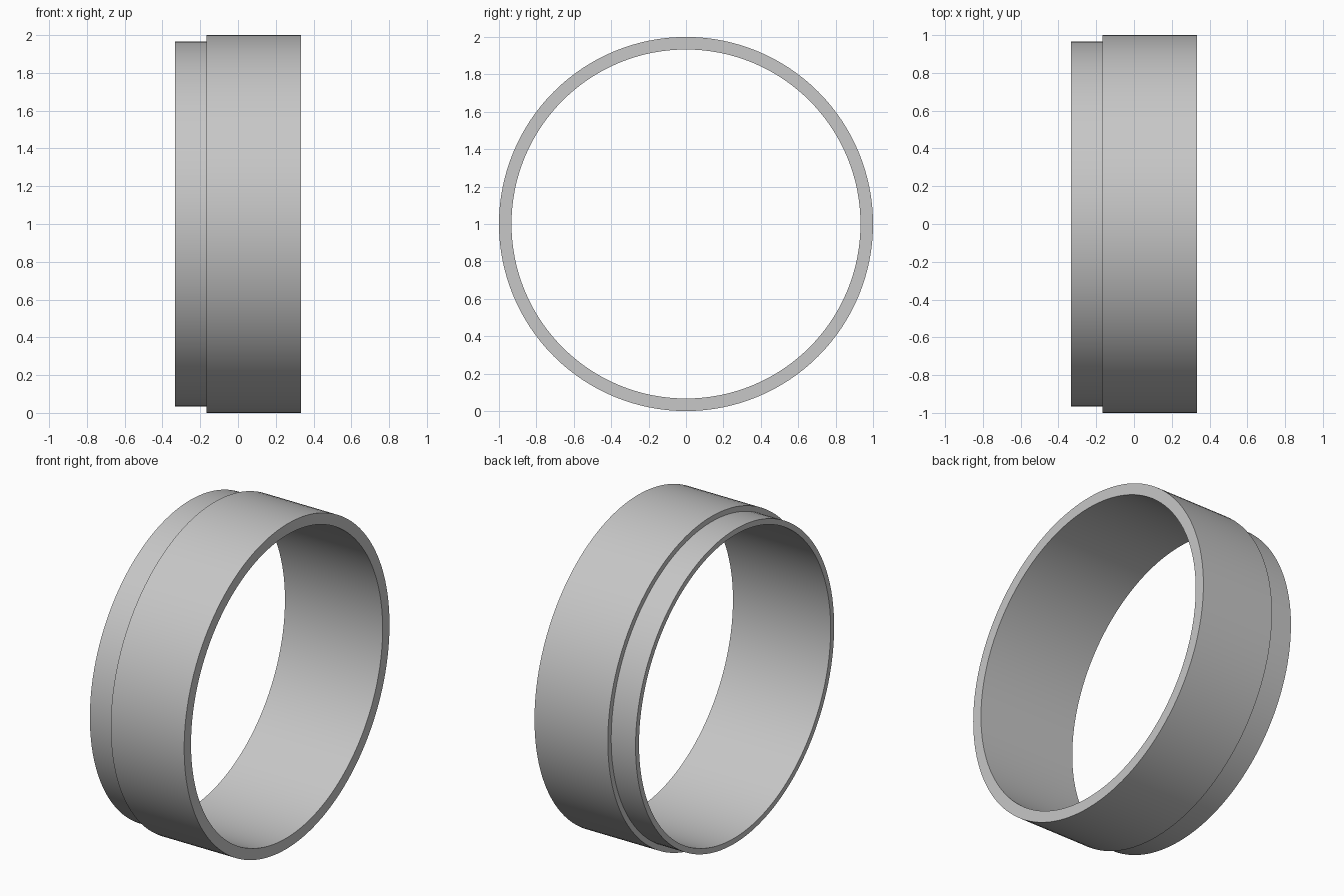
import bpy
import bmesh
from math import tau, radians
from mathutils import Matrix, Vector

cube = bpy.data.objects.get("Cube")
if cube:
    bpy.data.objects.remove(cube, do_unlink=True)

SEGMENTS = 128
# Wall cross-section as (x, radius): wide band, stepped lip, straight bore
PROFILE = [(0.333, 0.933), (0.333, 1.0), (-0.167, 1.0),
           (-0.167, 0.967), (-0.333, 0.967), (-0.333, 0.933)]

# Plain grey material
grey = bpy.data.materials.new("plain_grey")
grey.use_nodes = True
colour = (0.57, 0.57, 0.57, 1)
grey.diffuse_color = colour
grey.node_tree.nodes["Principled BSDF"].inputs["Base Color"].default_value = colour

# Revolve the cross-section about the x axis
bm = bmesh.new()
rings = []
for i in range(SEGMENTS):
    turn = Matrix.Rotation(tau * i / SEGMENTS, 3, "X")
    rings.append([bm.verts.new(turn @ Vector((x, 0, r)) + Vector((0, 0, 1)))
                  for x, r in PROFILE])
for i, ring in enumerate(rings):
    following = rings[(i + 1) % SEGMENTS]
    for j in range(len(PROFILE)):
        k = (j + 1) % len(PROFILE)
        bm.faces.new((ring[j], ring[k], following[k], following[j]))
bmesh.ops.recalc_face_normals(bm, faces=bm.faces)

mesh = bpy.data.meshes.new("stepped_ring")
bm.to_mesh(mesh)
bm.free()
mesh.materials.append(grey)
ring_object = bpy.data.objects.new("stepped_ring", mesh)
bpy.context.collection.objects.link(ring_object)

# Smooth round walls, crisp rims
bpy.ops.object.select_all(action="DESELECT")
ring_object.select_set(True)
bpy.context.view_layer.objects.active = ring_object
bpy.ops.object.shade_smooth_by_angle(angle=radians(30))
